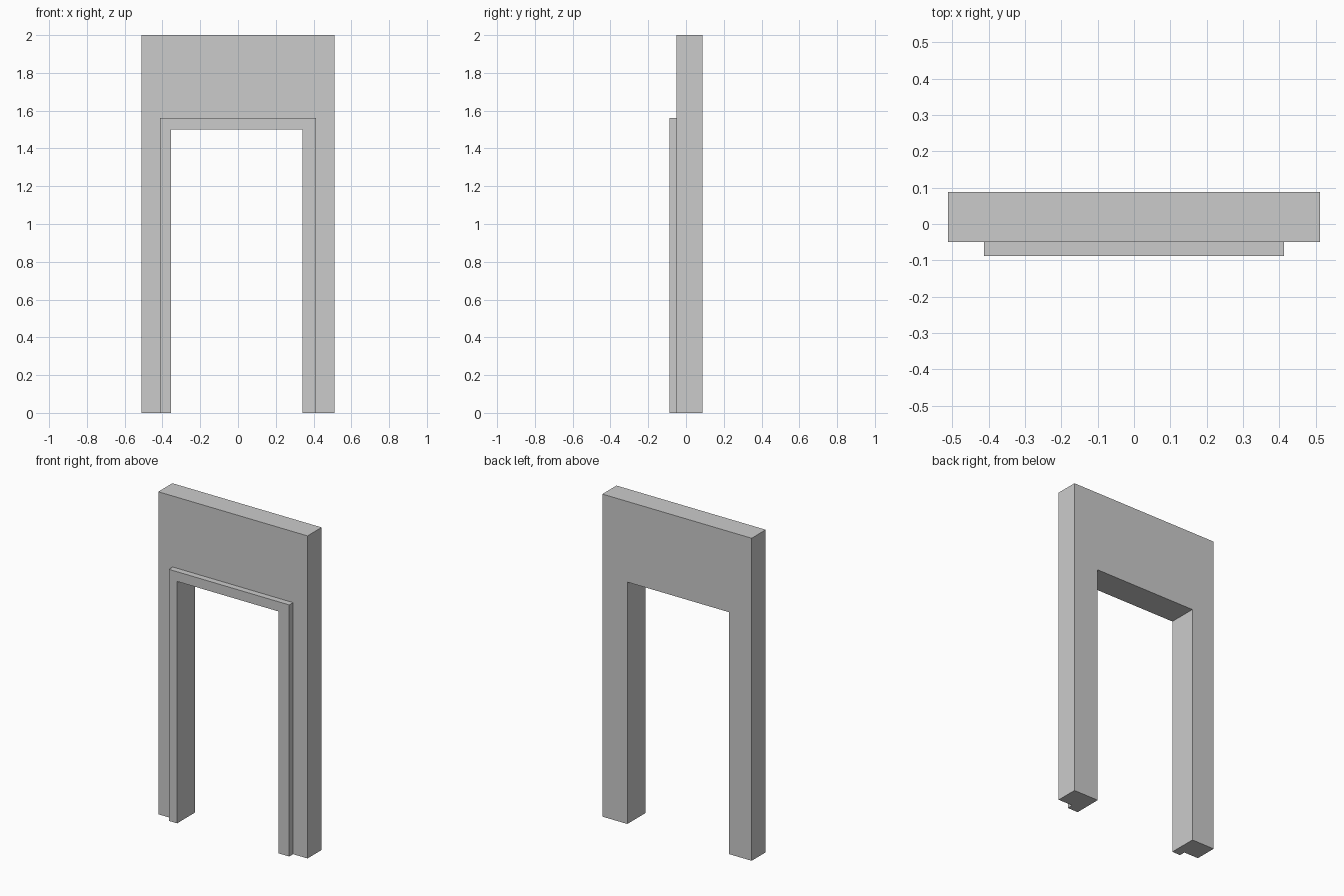
import bpy
import bmesh

if "Cube" in bpy.data.objects:
    bpy.data.objects.remove(bpy.data.objects["Cube"])

grey = bpy.data.materials.new("light_grey")
grey.diffuse_color = (0.6, 0.6, 0.6, 1.0)
grey.use_nodes = True
grey.node_tree.nodes["Principled BSDF"].inputs["Base Color"].default_value = grey.diffuse_color

# Doorway opening, slightly off centre
OPEN_L, OPEN_R, OPEN_TOP = -0.356, 0.341, 1.50


def arch(name, half_width, top, y_front, y_back):
    """Upside-down U profile around the opening, extruded along y."""
    outline = [(-half_width, 0), (OPEN_L, 0), (OPEN_L, OPEN_TOP),
               (OPEN_R, OPEN_TOP), (OPEN_R, 0), (half_width, 0),
               (half_width, top), (-half_width, top)]
    bm = bmesh.new()
    face = bm.faces.new([bm.verts.new((x, y_front, z)) for x, z in outline])
    result = bmesh.ops.extrude_face_region(bm, geom=[face])
    moved = [g for g in result["geom"] if isinstance(g, bmesh.types.BMVert)]
    bmesh.ops.translate(bm, verts=moved, vec=(0, y_back - y_front, 0))
    bmesh.ops.recalc_face_normals(bm, faces=bm.faces)
    mesh = bpy.data.meshes.new(name)
    bm.to_mesh(mesh)
    bm.free()
    mesh.materials.append(grey)
    obj = bpy.data.objects.new(name, mesh)
    bpy.context.collection.objects.link(obj)
    return obj


# Wall panel with doorway
arch("wall_panel", 0.512, 2.0, -0.05, 0.088)
# Raised trim on the front, around the doorway
arch("door_trim", 0.413, 1.56, -0.088, -0.05)
